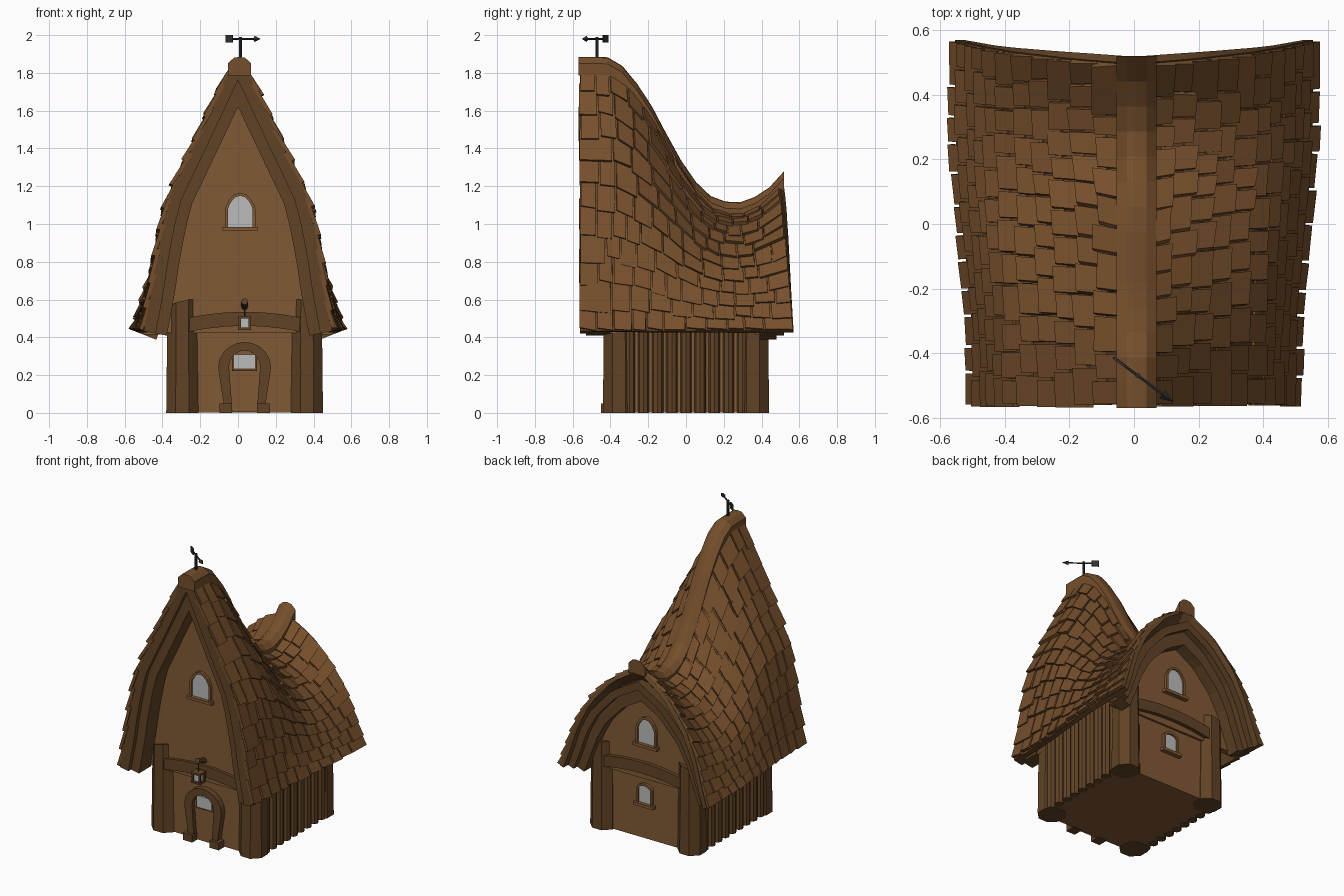
import bpy, bmesh, math, random
from mathutils import Vector, Matrix

if "Cube" in bpy.data.objects:
    bpy.data.objects.remove(bpy.data.objects["Cube"])

random.seed(4)


def mat(name, c):
    m = bpy.data.materials.new(name)
    m.diffuse_color = (*c, 1)
    m.use_nodes = True
    m.node_tree.nodes["Principled BSDF"].inputs["Base Color"].default_value = m.diffuse_color
    return m


WALL = mat("wall_wood", (0.22, 0.10, 0.035))
ROOF = mat("roof_wood", (0.18, 0.078, 0.025))
BEAM = mat("beam_wood", (0.12, 0.056, 0.019))
IRON = mat("iron", (0.03, 0.03, 0.03))
GLASS = mat("glass", (0.5, 0.5, 0.5))


def finish(name, bm, m):
    bmesh.ops.recalc_face_normals(bm, faces=bm.faces)
    me = bpy.data.meshes.new(name)
    bm.to_mesh(me)
    bm.free()
    me.materials.append(m)
    ob = bpy.data.objects.new(name, me)
    bpy.context.collection.objects.link(ob)
    return ob


def prism(name, outline, y0, y1, m):
    """Extrude an (x, z) outline along y."""
    bm = bmesh.new()
    f = bm.faces.new([bm.verts.new((x, y0, z)) for x, z in outline])
    r = bmesh.ops.extrude_face_region(bm, geom=[f])
    vs = [g for g in r["geom"] if isinstance(g, bmesh.types.BMVert)]
    bmesh.ops.translate(bm, verts=vs, vec=(0, y1 - y0, 0))
    return finish(name, bm, m)


def box(name, x0, x1, y0, y1, z0, z1, m):
    return prism(name, [(x0, z0), (x1, z0), (x1, z1), (x0, z1)], y0, y1, m)


def rod(name, a, b, r, m, r2=None, n=8):
    a, b = Vector(a), Vector(b)
    bm = bmesh.new()
    rot = (b - a).to_track_quat('Z', 'Y').to_matrix().to_4x4()
    bmesh.ops.create_cone(bm, cap_ends=True, segments=n, radius1=r, radius2=r if r2 is None else r2,
                          depth=(b - a).length, matrix=Matrix.Translation((a + b) / 2) @ rot)
    return finish(name, bm, m)


def lerp_table(tab, x):
    for (x0, *a), (x1, *b) in zip(tab, tab[1:]):
        if x <= x1:
            k = (x - x0) / (x1 - x0)
            return [p + (q - p) * k for p, q in zip(a, b)]
    return tab[-1][1:]


# Roof surface: swooping ridge line, with front and back cross-sections blended
RIDGE = [(-0.6, 1.885), (-0.42, 1.885), (-0.36, 1.86), (-0.3, 1.80), (-0.2, 1.66), (-0.1, 1.47), (0, 1.29),
         (0.07, 1.2), (0.14, 1.14), (0.22, 1.115), (0.3, 1.115), (0.38, 1.15), (0.45, 1.2), (0.52, 1.28), (0.6, 1.36)]
FRONT = [(0, .03, 1), (.24, .18, .77), (.52, .358, .5), (.71, .415, .3), (.85, .445, .15), (1, .485, 0)]
BACK = [(0, .03, 1), (.22, .20, .86), (.48, .36, .61), (.68, .445, .38), (.84, .49, .19), (1, .54, 0)]


def surf(v, t, side=1):
    y0 = -0.56 + 1.07 * v
    k = min(max((y0 + 0.45) / 0.75, 0), 1)
    k = k * k * (3 - 2 * k)
    (xf, hf), (xb, hb) = lerp_table(FRONT, t), lerp_table(BACK, t)
    top = lerp_table(RIDGE, y0)[0] - 0.07
    h = hf + (hb - hf) * k
    return Vector((side * (xf + (xb - xf) * k), y0 + 0.06 * v * t, 0.43 + (top - 0.43) * h))


def normal(v, t, side):
    e = 0.03
    n = (surf(v + e, t, side) - surf(v - e, t, side)).cross(
        surf(v, min(t + e, 1), side) - surf(v, max(t - e, 0), side)).normalized()
    return n if n.x * side > 0 else -n


# Roof sheet under the tiles
bm = bmesh.new()
for s in (1, -1):
    g = [[bm.verts.new(surf(i / 20, j / 12, s)) for j in range(13)] for i in range(21)]
    for i in range(20):
        for j in range(12):
            q = [g[i][j], g[i + 1][j], g[i + 1][j + 1], g[i][j + 1]]
            bm.faces.new(q if s > 0 else q[::-1])
sheet = finish("roof_sheet", bm, BEAM)
md = sheet.modifiers.new("thickness", 'SOLIDIFY')
md.thickness, md.offset = 0.03, 0

# Overlapping shingles
bm = bmesh.new()
ROWS = 11
for s in (1, -1):
    for r in range(ROWS):
        cuts = [0]
        while cuts[-1] < 0.93:
            cuts.append(cuts[-1] + random.uniform(0.065, 0.105))
        cuts[-1] = 1
        if r % 2:
            cuts = [1 - c for c in cuts[::-1]]
        for a, b in zip(cuts, cuts[1:]):
            a += 0.004 - (0.012 * random.random() if a == 0 else 0)
            b -= 0.004
            t0 = max(r / ROWS - 0.03, 0)
            t1 = min((r + 1) / ROWS + random.uniform(0.0, 0.025), 1)
            lift = random.uniform(0.014, 0.024)
            low, high = [], []
            for v, t, o in ((a, t0, 0), (b, t0, 0), (b, t1, lift), (a, t1 + random.uniform(-.012, 0), lift)):
                p, n = surf(v, t, s), normal(v, t, s)
                low.append(bm.verts.new(p + n * o))
                high.append(bm.verts.new(p + n * (o + 0.02)))
            bm.faces.new(low)
            bm.faces.new(high)
            for i in range(4):
                j = (i + 1) % 4
                bm.faces.new((low[i], low[j], high[j], high[i]))
finish("roof_shingles", bm, ROOF)

# Ridge cap swept along the ridge line
SEC = [(-.062, -.10), (-.062, -.035), (-.03, -.005), (0, 0), (.03, -.005), (.062, -.035), (.062, -.10)]
bm = bmesh.new()
rings = []
for i in range(15):
    y = -0.57 + 1.09 * i / 14
    z = lerp_table(RIDGE, y)[0]
    rings.append([bm.verts.new((x + 0.008, y, z + d)) for x, d in SEC])
for p, q in zip(rings, rings[1:]):
    for i in range(7):
        bm.faces.new((p[i], p[i - 1], q[i - 1], q[i]))
bm.faces.new(rings[0])
bm.faces.new(rings[-1])
finish("ridge_cap", bm, ROOF)


# Gable walls and barge boards follow the roof section, set in by d
def gable(v, d):
    p = [Vector((q.x, q.z)) for q in (surf(v, i / 12) for i in range(13))]
    out = []
    for i, c in enumerate(p):
        t = (p[min(i + 1, 12)] - p[max(i - 1, 0)]).normalized()
        out.append(c + Vector((t.y, -t.x)) * d)
    while out[1].x <= 0.005:
        out.pop(0)
    a, b = out[:2]
    out[0] = Vector((0, a.y - a.x * (b.y - a.y) / (b.x - a.x)))
    return [(-c.x, c.y) for c in out[:0:-1]] + [(c.x, c.y) for c in out]


def band(name, v, d0, d1, y0, y1, m):
    prism(name, gable(v, d0) + gable(v, d1)[::-1], y0, y1, m)


prism("front_gable_wall", gable(0.13, 0.04), -0.41, -0.37, WALL)
prism("back_gable_wall", gable(0.87, 0.04), 0.36, 0.40, WALL)
band("front_barge_outer", 0.0, 0.0, 0.05, -0.56, -0.50, BEAM)
band("front_barge_inner", 0.05, 0.03, 0.11, -0.53, -0.40, BEAM)
band("back_barge_outer", 0.94, 0.01, 0.06, 0.455, 0.52, BEAM)
band("back_barge_inner", 0.90, 0.03, 0.115, 0.39, 0.48, BEAM)

# Lower body, corner posts and side slats
CX = 0.035
box("house_body", CX - 0.375, CX + 0.375, -0.39, 0.385, 0.003, 0.58, WALL)
for sx in (-1, 1):
    for sy in (-1, 1):
        x, y = CX + sx * 0.33, sy * 0.355
        post = rod("corner_post", (x, y, 0), (x, y, 0.6), 0.092, BEAM, 0.085)
        post.data.transform(Matrix.Translation((x, y, 0)) @ Matrix.Rotation(math.pi / 8, 4, 'Z')
                            @ Matrix.Translation((-x, -y, 0)))
        for vert in post.data.vertices:
            if vert.co.z > 0.5:
                vert.co.z -= 0.5 * max(0, sx * (vert.co.x - x))
    for i in range(9):
        x, y = CX + sx * 0.38, -0.30 + 0.6 * i / 8
        rod("side_slat", (x, y, 0), (x, y, 0.56), 0.03, BEAM)

# Bowed cross beams above the ground floor
xs = [CX + 0.3 * (i / 5 - 1) for i in range(11)]
bow = [(x, 0.46 - 0.35 * (x - CX) ** 2) for x in xs]
for name, y0, y1 in (("front_beam", -0.43, -0.37), ("back_beam", 0.36, 0.425)):
    prism(name, bow + [(x, z + 0.075) for x, z in bow[::-1]], y0, y1, BEAM)


def arch(cx, w, z0, spring, top, pointed=1.0):
    n = 8
    pts = [(cx - w, z0)]
    for i in range(n + 1):
        a = math.pi * (1 - i / n)
        pts.append((cx + w * math.cos(a), spring + (top - spring) * math.sin(a) ** pointed))
    return pts + [(cx + w, z0)]


# Windows: pane, frame and sill; s is the outward y direction
def window(name, cx, w, z0, spring, top, y, s, m=WALL):
    f = 0.016
    prism(name + "_pane", arch(cx, w, z0, spring, top, 1.5), y - s * 0.01, y + s * 0.006, GLASS)
    prism(name + "_frame", arch(cx, w + f, z0 - f, spring, top + f, 1.5) + arch(cx, w, z0 - f, spring, top, 1.5)[::-1],
          y - s * 0.01, y + s * 0.018, m)
    box(name + "_sill", cx - w - 0.03, cx + w + 0.03, y - s * 0.01, y + s * 0.03, z0 - 0.02, z0, m)


window("front_upper_window", 0.012, 0.064, 0.985, 1.08, 1.15, -0.41, -1)
window("back_upper_window", 0.012, 0.062, 0.66, 0.76, 0.83, 0.40, 1)
window("back_lower_window", CX, 0.045, 0.245, 0.345, 0.365, 0.385, 1)

# Door with horseshoe surround, feet and a small window
prism("door", arch(CX, 0.085, 0.004, 0.25, 0.335), -0.40, -0.38, WALL)
shoe = []
for w, rz, foot in ((0.14, 0.135, 0.105), (0.083, 0.09, 0.065)):
    pts = [(CX + w * math.cos(a), 0.24 + rz * math.sin(a)) for a in (math.pi * (1.08 - 1.16 * i / 12) for i in range(13))]
    line = [(CX - foot, 0.01)] + pts + [(CX + foot, 0.01)]
    shoe += line if not shoe else line[::-1]
prism("door_surround", shoe, -0.43, -0.38, BEAM)
for s in (-1, 1):
    box("door_foot", CX + s * 0.1 - 0.034, CX + s * 0.1 + 0.034, -0.45, -0.38, 0, 0.05, BEAM)
box("door_window_frame", CX - 0.066, CX + 0.066, -0.408, -0.39, 0.222, 0.31, BEAM)
box("door_window_pane", CX - 0.055, CX + 0.055, -0.412, -0.39, 0.235, 0.31, GLASS)

# Hanging lantern and its bracket
LY = -0.475
rod("lantern_bracket", (CX, -0.40, 0.56), (CX, LY - 0.015, 0.59), 0.018, BEAM)
rod("lantern_chain", (CX, LY, 0.50), (CX, LY, 0.59), 0.004, IRON, n=6)
for z in (0.44, 0.5):
    box("lantern_plate", CX - 0.034, CX + 0.034, LY - 0.034, LY + 0.034, z, z + 0.012, BEAM)
box("lantern_glass", CX - 0.02, CX + 0.02, LY - 0.02, LY + 0.02, 0.45, 0.5, GLASS)
for sx in (-1, 1):
    for sy in (-1, 1):
        x, y = CX + sx * 0.026, LY + sy * 0.026
        box("lantern_upright", x - .006, x + .006, y - .006, y + .006, 0.45, 0.5, BEAM)

# Weather vane
P = Vector((0.012, -0.47, 1.98))
D = Vector((0.8, -0.6, 0))
rod("vane_pole", (P.x, P.y, 1.86), (P.x, P.y, 1.99), 0.008, IRON)
rod("vane_arrow", P - D * 0.09, P + D * 0.11, 0.005, IRON, n=6)
rod("vane_tip", P + D * 0.095, P + D * 0.135, 0.016, IRON, 0, 4)
tail = box("vane_tail", -0.095, -0.05, -0.004, 0.004, -0.02, 0.02, IRON)
tail.data.transform(Matrix.Translation(P) @ Matrix.Rotation(math.atan2(D.y, D.x), 4, 'Z'))
